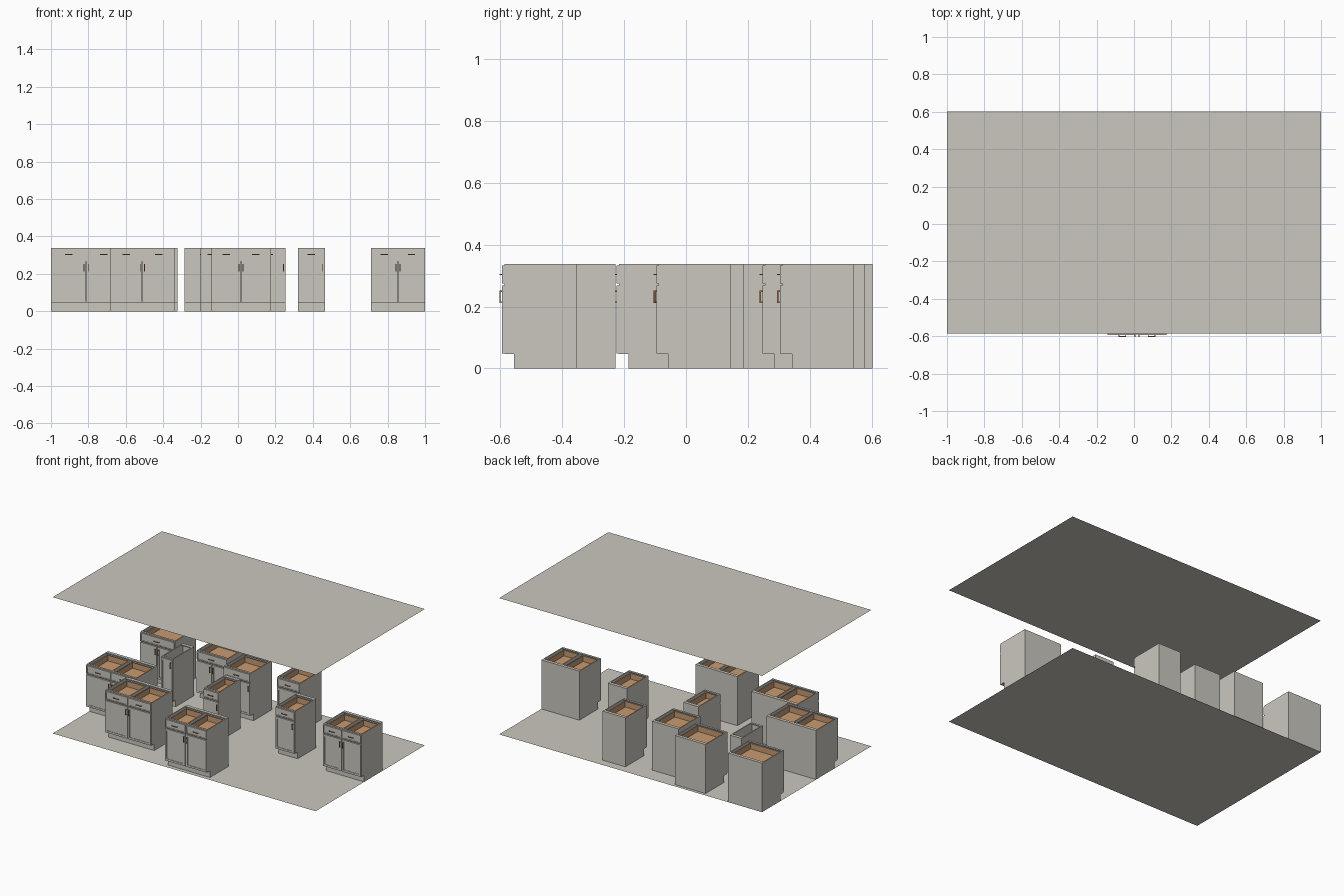
import bpy, bmesh
from mathutils import Vector

if "Cube" in bpy.data.objects:
    bpy.data.objects.remove(bpy.data.objects["Cube"])


def material(name, rgb):
    m = bpy.data.materials.new(name)
    m.diffuse_color = (*rgb, 1)
    m.use_nodes = True
    m.node_tree.nodes["Principled BSDF"].inputs["Base Color"].default_value = m.diffuse_color
    return m


GREY = material("warm_grey", (0.60, 0.575, 0.525))
TAN = material("light_wood", (0.578, 0.328, 0.165))
BRONZE = material("bronze", (0.45, 0.18, 0.075))

INCH = 0.00965
DEPTH, HEIGHT = 24 * INCH, 0.337
T = 0.007                 # panel thickness
TOE_H, TOE_D = 0.046, 0.031
DOOR_T = 0.008


def box(bm, x0, x1, y0, y1, z0, z1):
    r = bmesh.ops.create_cube(bm, size=1)
    for v in r["verts"]:
        v.co = Vector((x0 if v.co.x < 0 else x1,
                       y0 if v.co.y < 0 else y1,
                       z0 if v.co.z < 0 else z1))
    return r["verts"]


def finish(bm, name, mat, loc=(0, 0, 0)):
    bmesh.ops.recalc_face_normals(bm, faces=bm.faces)
    me = bpy.data.meshes.new(name)
    bm.to_mesh(me)
    bm.free()
    me.materials.append(mat)
    ob = bpy.data.objects.new(name, me)
    ob.location = loc
    bpy.context.collection.objects.link(ob)
    return ob


def side_panel(bm, x):
    # side with a toe notch, extruded across the panel thickness
    prof = [(TOE_D, 0), (DEPTH, 0), (DEPTH, HEIGHT), (0, HEIGHT), (0, TOE_H), (TOE_D, TOE_H)]
    f = bm.faces.new([bm.verts.new((x, y, z)) for y, z in prof])
    r = bmesh.ops.extrude_face_region(bm, geom=[f])
    bmesh.ops.translate(bm, vec=(T, 0, 0),
                        verts=[g for g in r["geom"] if isinstance(g, bmesh.types.BMVert)])


def front_panel(bm, x0, x1, z0, z1, frame):
    # shaker front: a slab with a recessed centre
    verts = box(bm, x0, x1, -DOOR_T, 0, z0, z1)
    face = next(f for f in verts[0].link_faces[:] + verts[-1].link_faces[:]
                if all(abs(v.co.y + DOOR_T) < 1e-6 for v in f.verts))
    bmesh.ops.inset_region(bm, faces=[face], thickness=frame)
    r = bmesh.ops.extrude_face_region(bm, geom=[face])
    moved = [g for g in r["geom"] if isinstance(g, bmesh.types.BMVert)]
    bmesh.ops.translate(bm, vec=(0, 0.003, 0), verts=moved)
    if face.is_valid:
        bm.faces.remove(face)


def handle(bm, x, z, vertical):
    # square bar on two posts
    h, r, y = 0.02, 0.002, -DOOR_T
    if vertical:
        box(bm, x - r, x + r, y - 0.009, y - 0.005, z - h, z + h)
        for s in (-1, 1):
            c = z + s * (h - 0.003)
            box(bm, x - r, x + r, y - 0.005, y, c - r, c + r)
    else:
        box(bm, x - h, x + h, y - 0.009, y - 0.005, z - r, z + r)
        for s in (-1, 1):
            c = x + s * (h - 0.003)
            box(bm, c - r, c + r, y - 0.005, y, z - r, z + r)


def cabinet(inches, left, front):
    w = inches * INCH
    loc = (left, front, 0)
    drawers = 0 if inches < 12 else (2 if inches >= 30 else 1)
    doors = 2 if inches >= 24 else 1
    tag = f"{inches}_inch"

    # carcass
    bm = bmesh.new()
    side_panel(bm, 0)
    side_panel(bm, w - T)
    box(bm, T, w - T, DEPTH - T, DEPTH, 0, HEIGHT)                     # back
    box(bm, T, w - T, 0, DEPTH - T, TOE_H, TOE_H + T)                  # floor
    box(bm, T, w - T, TOE_D, TOE_D + T, 0, TOE_H)                      # toe board
    box(bm, T, w - T, 0, 0.014, HEIGHT - T, HEIGHT)                    # front rail
    box(bm, T, w - T, DEPTH - 0.022, DEPTH - T, HEIGHT - T, HEIGHT)    # back rail
    if drawers:
        box(bm, T, w - T, 0, 0.014, 0.266, 0.273)                      # middle rail
    if drawers == 2:
        box(bm, w / 2 - T / 2, w / 2 + T / 2, 0, DEPTH - T, 0.266, HEIGHT)
    finish(bm, f"carcass_{tag}", GREY, loc)

    fronts, pulls, boxes = bmesh.new(), bmesh.new(), bmesh.new()
    gap = 0.002
    # doors with upright handles
    top = 0.268 if drawers else 0.332
    dw = w / doors
    for i in range(doors):
        front_panel(fronts, i * dw + gap, (i + 1) * dw - gap, 0.049, top, 0.019)
        hx = (i + 1) * dw - 0.011 if i == 0 else i * dw + 0.011
        handle(pulls, hx, top - 0.036, True)
    # drawers: front, handle and an open wooden box
    for i in range(drawers):
        dw = w / drawers
        a, b = i * dw, (i + 1) * dw
        front_panel(fronts, a + gap, b - gap, 0.274, 0.332, 0.010)
        handle(pulls, (a + b) / 2, 0.303, False)
        a, b, back, lo, hi = a + 0.010, b - 0.010, DEPTH - 0.018, 0.279, 0.322
        box(boxes, a, b, 0.002, back, lo, lo + 0.004)
        for x in (a, b - 0.005):
            box(boxes, x, x + 0.005, 0.002, back, lo + 0.004, hi)
        for y in (0.002, back - 0.005):
            box(boxes, a + 0.005, b - 0.005, y, y + 0.005, lo + 0.004, hi)
    finish(fronts, f"fronts_{tag}", GREY, loc)
    finish(pulls, f"handles_{tag}", BRONZE, loc)
    if drawers:
        finish(boxes, f"drawer_boxes_{tag}", TAN, loc)
    else:
        boxes.free()


# width in inches, left edge, front of carcass
for spec in [(9, -0.685, 0.146), (12, -0.200, -0.084), (15, 0.320, -0.046),
             (18, 0.081, 0.311), (21, -0.285, 0.255), (24, -0.554, 0.347),
             (27, -1.000, 0.370), (30, 0.7105, -0.088), (33, -0.143, -0.586),
             (36, -0.685, -0.460), (39, -1.000, -0.217)]:
    cabinet(*spec)

# floor and ceiling sheets
for name, z in (("floor_sheet", 0.0), ("ceiling_sheet", 0.937)):
    bm = bmesh.new()
    bm.faces.new([bm.verts.new((x, y, z)) for x, y in
                  ((-1, -0.585), (1, -0.585), (1, 0.602), (-1, 0.602))])
    finish(bm, name, GREY)
for f in bpy.data.objects["floor_sheet"].data.polygons, bpy.data.objects["ceiling_sheet"].data.polygons:
    if f[0].normal.z < 0:
        f[0].flip()
